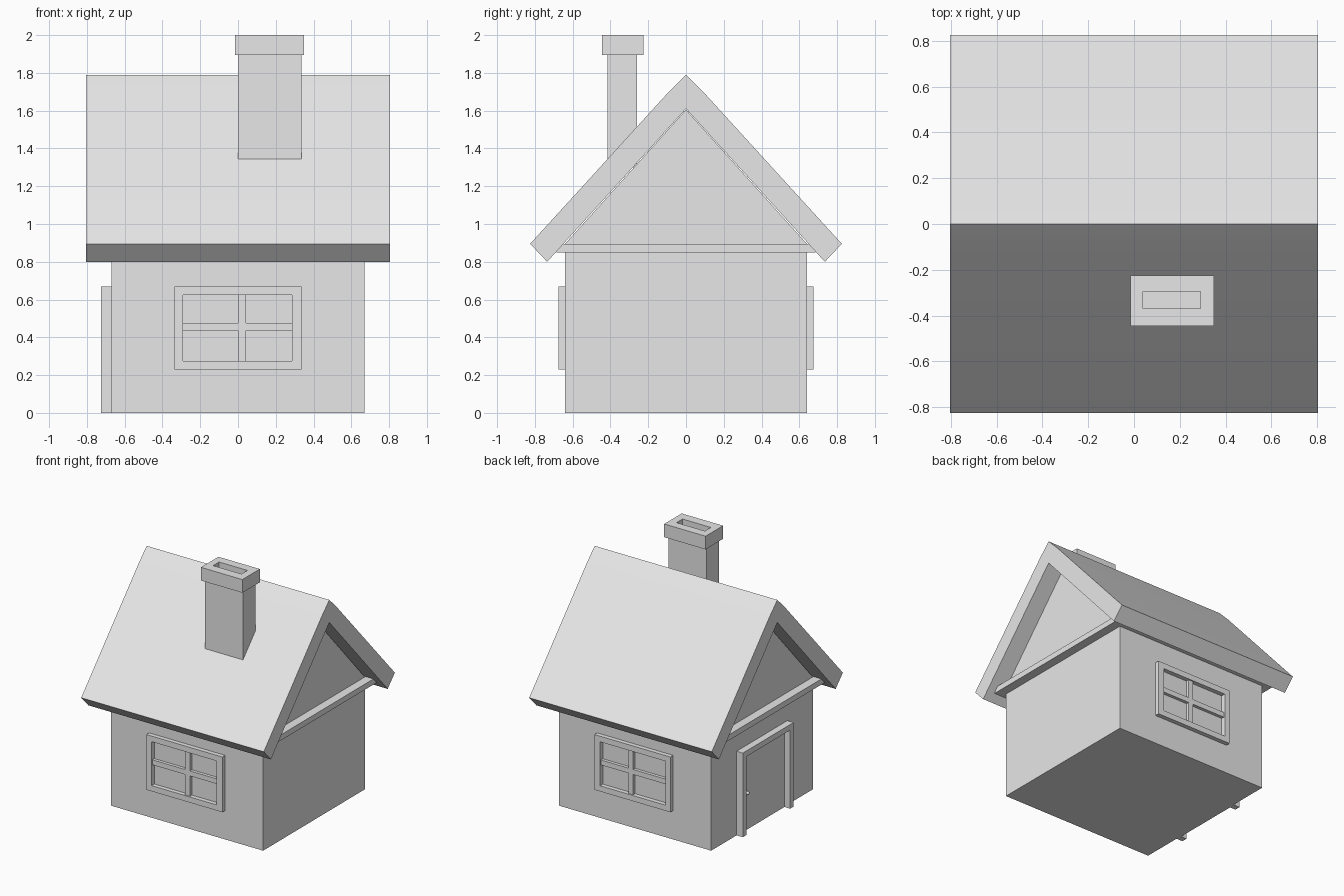
import bpy, bmesh, math
from mathutils import Vector

if "Cube" in bpy.data.objects:
    bpy.data.objects.remove(bpy.data.objects["Cube"])

grey = bpy.data.materials.new("plain grey")
grey.diffuse_color = (0.8, 0.8, 0.8, 1)
grey.use_nodes = True
grey.node_tree.nodes["Principled BSDF"].inputs["Base Color"].default_value = grey.diffuse_color


def finish(name, bm):
    bmesh.ops.recalc_face_normals(bm, faces=bm.faces)
    me = bpy.data.meshes.new(name)
    bm.to_mesh(me)
    bm.free()
    me.materials.append(grey)
    ob = bpy.data.objects.new(name, me)
    bpy.context.collection.objects.link(ob)
    return ob


def box(name, x, y, z):
    bm = bmesh.new()
    bmesh.ops.create_cube(bm, size=1)
    for v in bm.verts:
        v.co = Vector([(r[0] + r[1]) / 2 + c * (r[1] - r[0]) for c, r in zip(v.co, (x, y, z))])
    return finish(name, bm)


def prism(name, profile, x0, x1):
    """Extrude a (y, z) profile along x."""
    bm = bmesh.new()
    face = bm.faces.new([bm.verts.new((x0, y, z)) for y, z in profile])
    ext = bmesh.ops.extrude_face_region(bm, geom=[face])
    bmesh.ops.translate(bm, vec=(x1 - x0, 0, 0),
                        verts=[g for g in ext["geom"] if isinstance(g, bmesh.types.BMVert)])
    return finish(name, bm)


def ring(name, outer, inner, d0, d1, place):
    """Rectangular frame; rectangles are (u0, u1, v0, v1), depth d0 to d1."""
    def loop(r, d):
        pts = ((r[0], r[2]), (r[1], r[2]), (r[1], r[3]), (r[0], r[3]))
        return [bm.verts.new(place(u, v, d)) for u, v in pts]
    bm = bmesh.new()
    loops = [loop(outer, d0), loop(outer, d1), loop(inner, d1), loop(inner, d0)]
    for a, b in zip(loops, loops[1:] + loops[:1]):
        for i in range(4):
            j = (i + 1) % 4
            bm.faces.new((a[i], a[j], b[j], b[i]))
    return finish(name, bm)


def mirrored(half):
    """Complete a right-hand half outline with its mirror image."""
    return half + [(-y, z) for y, z in reversed(half) if y > 0]


# Walls with gables, and the ledge at eaves height
prism("walls", [(-0.64, 0), (0.64, 0), (0.64, 0.895), (0, 1.605), (-0.64, 0.895)], -0.67, 0.67)
box("eaves_ledge", (-0.74, 0.74), (-0.685, 0.685), (0.85, 0.895))

# Thick folded roof
right = [(0, 1.79), (0.1, 1.69), (0.825, 0.895), (0.735, 0.80), (0, 1.61)]
left = [(-y, z) for y, z in reversed(right[1:4])]
roof = prism("roof", right + left, -0.805, 0.805)
bpy.context.view_layer.objects.active = roof
roof.select_set(True)
bpy.ops.object.shade_smooth_by_angle(angle=math.radians(30))
roof.select_set(False)

# Chimney and hollow cap
box("chimney_stack", (0, 0.335), (-0.415, -0.26), (1.3, 1.895))
ring("chimney_cap", (-0.015, 0.35, -0.445, -0.225), (0.04, 0.29, -0.37, -0.295),
     1.895, 2.0, lambda u, v, d: (u, v, d))

# Windows on the front and back walls
for side, s in (("front", -1), ("back", 1)):
    ring(side + "_window_frame", (-0.335, 0.335, 0.23, 0.67), (-0.29, 0.285, 0.275, 0.625),
         0.63, 0.675, lambda u, v, d: (u, s * d, v))
    depth = sorted((s * 0.63, s * 0.665))
    box(side + "_window_upright", (0, 0.042), depth, (0.27, 0.63))
    box(side + "_window_crossbar", (-0.295, 0.29), depth, (0.437, 0.477))

# Door on the left wall
prism("door_frame", [(-0.32, 0), (-0.32, 0.67), (0.32, 0.67), (0.32, 0),
                     (0.275, 0), (0.275, 0.625), (-0.275, 0.625), (-0.275, 0)], -0.725, -0.66)
box("door_leaf", (-0.675, -0.666), (-0.275, 0.275), (0, 0.625))
bm = bmesh.new()
bmesh.ops.create_uvsphere(bm, u_segments=12, v_segments=8, radius=0.015)
bmesh.ops.translate(bm, vec=(-0.69, 0.21, 0.3), verts=bm.verts)
finish("door_knob", bm)
